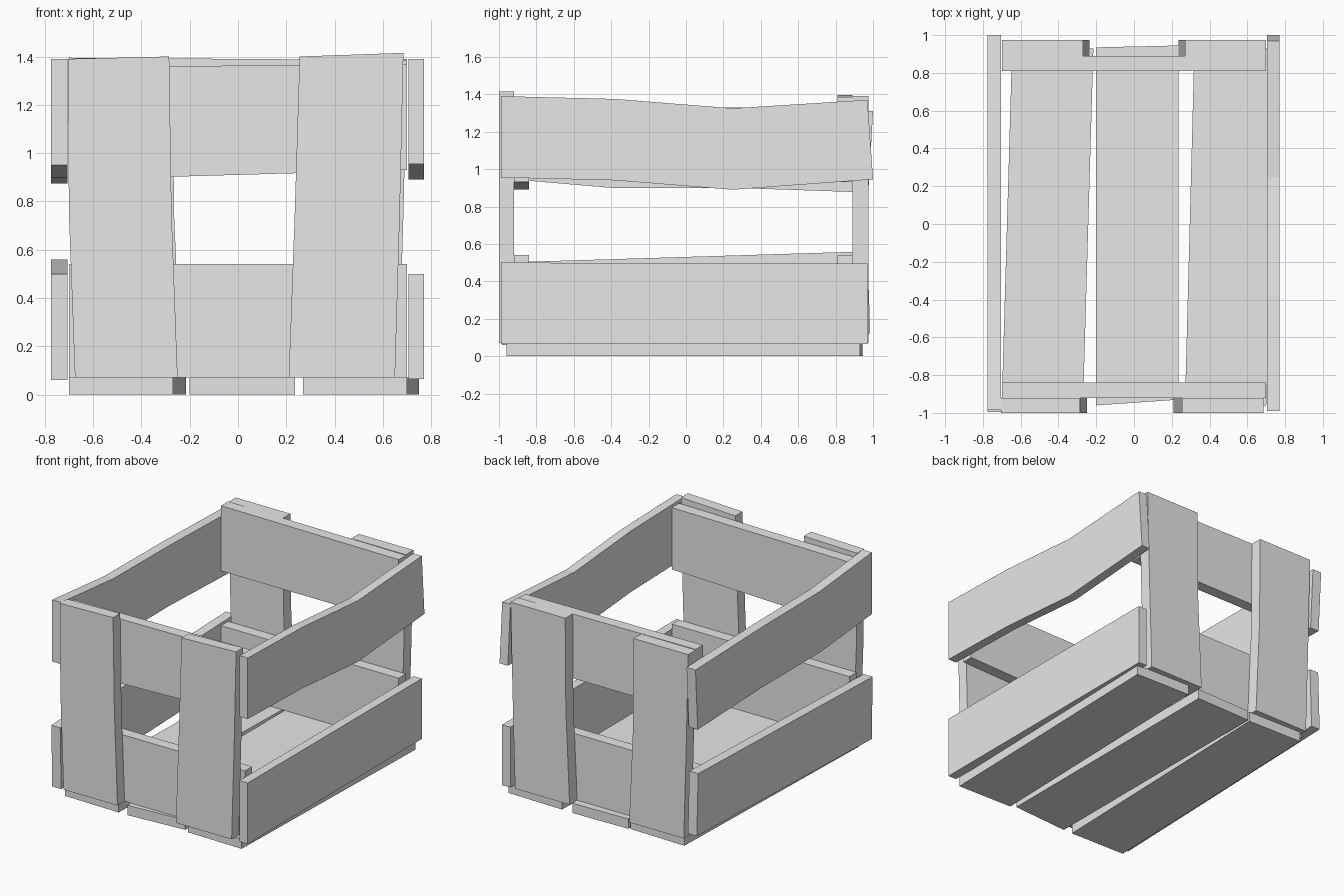
import bpy, bmesh

cube = bpy.data.objects.get("Cube")
if cube:
    bpy.data.objects.remove(cube, do_unlink=True)

wood = bpy.data.materials.new("plain_grey")
wood.use_nodes = True
GREY = (0.8, 0.8, 0.8, 1)
wood.diffuse_color = GREY
wood.node_tree.nodes["Principled BSDF"].inputs["Base Color"].default_value = GREY

# Map (u, v, depth) of a board onto the model axes
PLANES = {
    "side": lambda u, v, d: (d, u, v),
    "end": lambda u, v, d: (u, d, v),
    "floor": lambda u, v, d: (u, v, d),
}


def board(name, plane, edge_a, edge_b, near, far):
    """Board lofted between two matching edge lines, then given thickness."""
    to_xyz = PLANES[plane]
    bm = bmesh.new()
    rings = []
    for a, b in zip(edge_a, edge_b):
        corners = [(a, near), (b, near), (b, far), (a, far)]
        rings.append([bm.verts.new(to_xyz(*p, d)) for p, d in corners])
    for r, s in zip(rings, rings[1:]):
        for i in range(4):
            j = (i + 1) % 4
            bm.faces.new((r[i], r[j], s[j], s[i]))
    bm.faces.new(rings[0])
    bm.faces.new(rings[-1])
    bmesh.ops.recalc_face_normals(bm, faces=bm.faces[:])
    mesh = bpy.data.meshes.new(name)
    bm.to_mesh(mesh)
    bm.free()
    mesh.materials.append(wood)
    obj = bpy.data.objects.new(name, mesh)
    bpy.context.collection.objects.link(obj)


# Floor planks, slightly skewed
board("floor_plank_right", "floor", [(-.70, -.95), (-.645, .94)],
      [(-.27, -.96), (-.215, .93)], 0, .07)
board("floor_plank_middle", "floor", [(-.20, -.96), (-.20, .935)],
      [(.235, -.93), (.235, .945)], 0, .07)
board("floor_plank_left", "floor", [(.27, -.95), (.32, .94)],
      [(.70, -.96), (.75, .93)], 0, .07)

# Lower side rails
board("lower_rail_left", "side", [(-.99, .065), (.97, .065)],
      [(-.99, .5), (.97, .495)], .705, .77)
board("lower_rail_right", "side", [(-.985, .06), (.985, .12)],
      [(-.995, .5), (.97, .56)], -.775, -.705)

# Upper side rails, warped along their length
board("upper_rail_left", "side",
      [(-.99, .955), (-.38, .94), (.25, .89), (1.0, .945)],
      [(-.99, 1.39), (-.38, 1.375), (.25, 1.325), (.97, 1.37)], .705, .77)
board("upper_rail_right", "side",
      [(-.985, .95), (-.4, .9), (.25, .9), (.975, .875)],
      [(-.985, 1.39), (-.4, 1.335), (.25, 1.33), (1.0, 1.31)], -.775, -.705)

# Horizontal slats across the front and back
for label, near, far, low, high in (
        ("front", -.92, -.84, (.89, .93), (1.355, 1.37)),
        ("back", .81, .89, (.93, .93), (1.395, 1.385))):
    board(label + "_lower_slat", "end", [(-.70, .07), (.70, .07)],
          [(-.70, .54), (.70, .54)], near, far)
    board(label + "_upper_slat", "end", [(-.70, low[0]), (.70, low[1])],
          [(-.70, high[0]), (.70, high[1])], near, far)

# Upright boards outside the slats, leaning in towards the floor
board("front_upright_right", "end", [(-.675, .07), (-.70, .75), (-.705, 1.39)],
      [(-.25, .07), (-.275, .75), (-.285, 1.4)], -1.0, -.92)
board("front_upright_left", "end", [(.21, .07), (.235, .75), (.255, 1.4)],
      [(.65, .07), (.67, .75), (.685, 1.415)], -1.0, -.92)
for label, s in (("left", 1), ("right", -1)):
    board("back_upright_" + label, "end",
          [(s * .235, .07), (s * .265, .75), (s * .27, 1.39)],
          [(s * .665, .07), (s * .685, .75), (s * .70, 1.39)], .89, .975)
